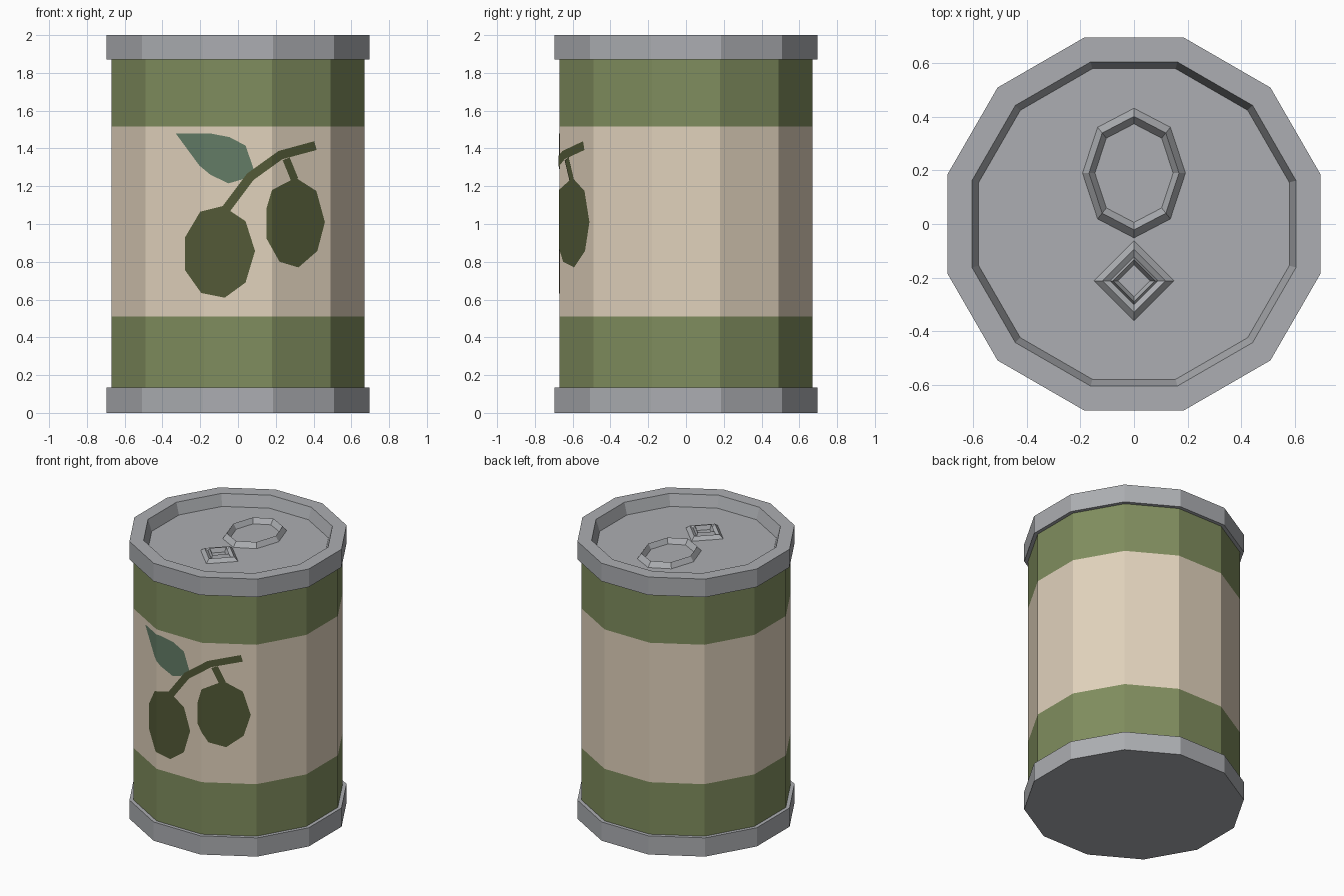
import bpy, bmesh, math
from mathutils import Vector

if "Cube" in bpy.data.objects:
    bpy.data.objects.remove(bpy.data.objects["Cube"])


def material(name, rgb):
    m = bpy.data.materials.new(name)
    lin = [((c / 255 + 0.055) / 1.055) ** 2.4 for c in rgb]
    m.diffuse_color = (*lin, 1)
    m.use_nodes = True
    m.node_tree.nodes["Principled BSDF"].inputs["Base Color"].default_value = m.diffuse_color
    return m


METAL = material("grey metal", (172, 174, 178))
GREEN = material("label green", (128, 141, 94))
CREAM = material("label cream", (225, 210, 188))
OLIVE = material("dark olive", (83, 90, 55))
LEAF = material("leaf green", (99, 124, 102))


def finish(bm, name, mats):
    me = bpy.data.meshes.new(name)
    bm.to_mesh(me)
    bm.free()
    for m in mats:
        me.materials.append(m)
    ob = bpy.data.objects.new(name, me)
    bpy.context.collection.objects.link(ob)
    return ob


def lathe(name, profile, sides, mats, turn=0.0, caps=(), centre=(0, 0), sy=1.0, band=None):
    """Flat-sided turned shape from (radius, height) points; caps lists rings to fill."""
    bm = bmesh.new()
    rings = []
    for r, z in profile:
        angles = [turn + 2 * math.pi * i / sides for i in range(sides)]
        rings.append([bm.verts.new((centre[0] + r * math.cos(a),
                                    centre[1] + r * sy * math.sin(a), z)) for a in angles])
    for k in range(len(rings) - 1):
        a, b = rings[k], rings[k + 1]
        for i in range(sides):
            j = (i + 1) % sides
            f = bm.faces.new((a[i], a[j], b[j], b[i]))
            if band:
                f.material_index = band[k]
    for c in caps:
        ring = rings[c]
        bm.faces.new(ring if c else ring[::-1])
    return finish(bm, name, mats)


# Can wall with three colour bands
T = math.radians(15)
BODY = 0.694
lathe("can_body", [(BODY, 0.13), (BODY, 0.51), (BODY, 1.515), (BODY, 1.88)],
      12, [GREEN, CREAM], T, band=[0, 1, 0])

# Metal rims, the upper one with a sunken lid
FLOOR = 1.918
lathe("bottom_rim", [(0.72, 0), (0.72, 0.135), (0.68, 0.135)], 12, [METAL], T, caps=[0])
lathe("top_rim_and_lid", [(0.68, 1.87), (0.72, 1.87), (0.72, 2), (0.626, 2), (0.60, FLOOR)],
      12, [METAL], T, caps=[4])

# Pull ring and rivet on the lid
Q = math.pi / 2
lathe("pull_ring", [(0.192, FLOOR), (0.168, FLOOR + 0.035), (0.146, FLOOR)],
      8, [METAL], Q, centre=(0, 0.19), sy=1.26)
lathe("rivet", [(0.149, FLOOR), (0.118, FLOOR + 0.025), (0.09, FLOOR + 0.012),
                (0.078, FLOOR + 0.035), (0.06, FLOOR + 0.005)],
      4, [METAL], Q, caps=[4], centre=(0, -0.212))


# Printed fruit picture, wrapped on the front facets
HALF = BODY * math.sin(T)
FRONT = BODY * math.cos(T)


def printed(name, polygons, mat, lift):
    bm = bmesh.new()
    for poly in polygons:
        bm.faces.new([bm.verts.new((x, 0, z)) for x, z in poly])
    bmesh.ops.remove_doubles(bm, verts=bm.verts, dist=1e-5)
    for x in (-HALF, HALF):
        bmesh.ops.bisect_plane(bm, geom=bm.verts[:] + bm.edges[:] + bm.faces[:],
                               plane_co=(x, 0, 0), plane_no=(1, 0, 0), dist=1e-5)
    for v in bm.verts:
        v.co.y = -FRONT - lift + max(0, abs(v.co.x) - HALF) * math.tan(math.radians(30))
    bm.normal_update()
    for f in bm.faces:
        if f.normal.y > 0:
            f.normal_flip()
    return finish(bm, name, [mat])


def ribbon(path, width):
    """Quads of even width along a path in the x-z plane."""
    pts = [Vector(p) for p in path]
    sides = []
    for i, p in enumerate(pts):
        d = (pts[min(i + 1, len(pts) - 1)] - pts[max(i - 1, 0)]).normalized()
        n = Vector((-d.y, d.x)) * width / 2
        sides.append((p + n, p - n))
    return [(a[0], a[1], b[1], b[0]) for a, b in zip(sides, sides[1:])]


printed("left_fruit", [[(-.20, 1.065), (-.08, 1.095), (.04, 1.015), (.09, .857), (.04, .69),
                        (-.07, .61), (-.195, .635), (-.28, .755), (-.28, .93)]], OLIVE, .003)
printed("right_fruit", [[(.18, 1.18), (.305, 1.245), (.415, 1.175), (.46, 1.01), (.42, .857),
                         (.32, .77), (.22, .80), (.15, .925), (.15, 1.08)]], OLIVE, .003)
printed("leaf", [[(-.33, 1.48), (-.15, 1.48), (-.045, 1.46), (.04, 1.415), (.085, 1.285),
                  (.035, 1.24), (-.05, 1.215), (-.145, 1.26), (-.205, 1.31)]], LEAF, .003)
printed("main_stem", ribbon([(-.07, 1.07), (.065, 1.25), (.225, 1.365), (.41, 1.415)], .048),
        OLIVE, .004)
printed("side_stem", ribbon([(.255, 1.345), (.30, 1.235)], .04), OLIVE, .005)
